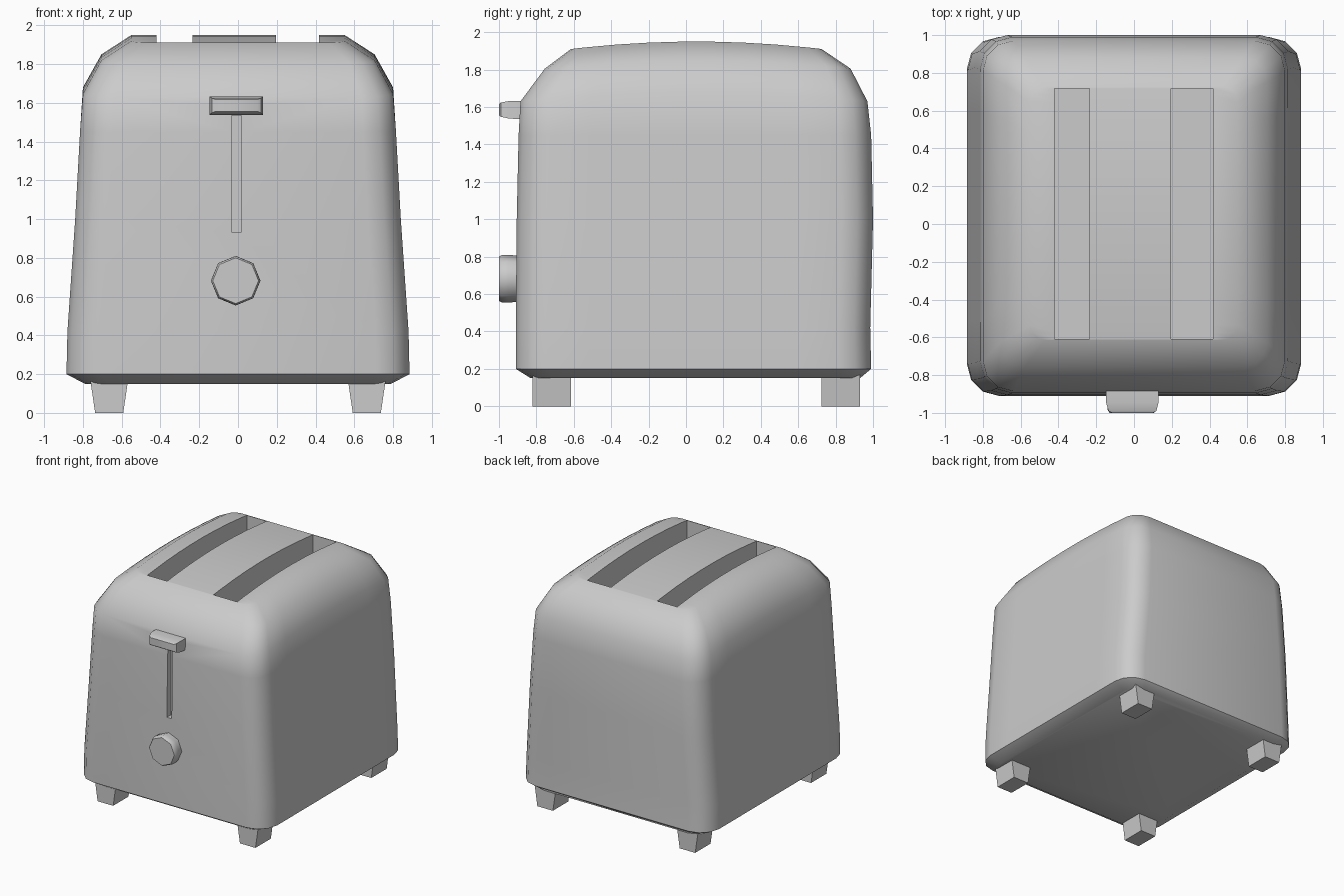
import bpy, bmesh, math

if "Cube" in bpy.data.objects:
    bpy.data.objects.remove(bpy.data.objects["Cube"])


def make_object(name, bm):
    bmesh.ops.recalc_face_normals(bm, faces=bm.faces)
    me = bpy.data.meshes.new(name)
    bm.to_mesh(me)
    bm.free()
    ob = bpy.data.objects.new(name, me)
    bpy.context.collection.objects.link(ob)
    return ob


def smooth(ob, angle):
    bpy.ops.object.select_all(action='DESELECT')
    ob.select_set(True)
    bpy.context.view_layer.objects.active = ob
    bpy.ops.object.shade_smooth_by_angle(angle=math.radians(angle))


def loft(name, rings):
    """Skin equal-length closed rings and cap both ends."""
    bm = bmesh.new()
    vs = [[bm.verts.new(p) for p in r] for r in rings]
    n = len(vs[0])
    for a, b in zip(vs, vs[1:]):
        for i in range(n):
            j = (i + 1) % n
            bm.faces.new((a[i], a[j], b[j], b[i]))
    bm.faces.new(vs[0])
    return bm, vs


def rect(axis, d, a0, a1, b0, b1):
    pts = [(a0, b0), (a1, b0), (a1, b1), (a0, b1)]
    return [(a, b, d) if axis == 'z' else (a, d, b) for a, b in pts]


def block(name, r0, r1):
    bm, vs = loft(name, [r0, r1])
    bm.faces.new(vs[-1])
    return make_object(name, bm)


# Body: rounded-rectangle rings, the upper ones bowed along the length
def body_ring(hx, y0, y1, r, z, bow):
    half = [(hx - r + r * math.sin(math.radians(a)), y0 + r - r * math.cos(math.radians(a)))
            for a in (0, 30, 60, 90)]
    half += [(hx, y0 + r + (y1 - y0 - 2 * r) * i / 7) for i in range(1, 7)]
    half += [(hx - r + r * math.cos(math.radians(a)), y1 - r + r * math.sin(math.radians(a)))
             for a in (0, 30, 60, 90)]
    mid, span = (y0 + y1) / 2, (y1 - y0) / 2
    right = [(x, y, z + bow * (1 - ((y - mid) / span) ** 2)) for x, y in half]
    return right + [(-x, y, zz) for x, y, zz in reversed(right)]


profile = [  # half width, front y, back y, corner radius, z, bow
    (0.79, -0.83, 0.93, 0.12, 0.15, 0),
    (0.885, -0.91, 0.99, 0.17, 0.20, 0),
    (0.88, -0.91, 0.985, 0.17, 0.42, 0),
    (0.84, -0.905, 1.0, 0.17, 1.0, 0),
    (0.815, -0.895, 0.99, 0.17, 1.45, 0),
    (0.80, -0.885, 0.97, 0.16, 1.63, 0.05),
    (0.705, -0.755, 0.88, 0.13, 1.805, 0.045),
    (0.55, -0.615, 0.725, 0.08, 1.91, 0.04),
]
bm, vs = loft("body", [body_ring(*p) for p in profile])
top = vs[-1]
n = len(top)
for i in range(n // 2 - 1):
    bm.faces.new((top[i], top[i + 1], top[n - 2 - i], top[n - 1 - i]))
body = make_object("body", bm)

# Bread slots and lever groove cut into the body
cutters = [
    block("slot_cutter_left", rect('z', 1.25, -0.42, -0.235, -0.608, 0.718),
          rect('z', 2.1, -0.42, -0.235, -0.608, 0.718)),
    block("slot_cutter_right", rect('z', 1.25, 0.197, 0.418, -0.608, 0.718),
          rect('z', 2.1, 0.197, 0.418, -0.608, 0.718)),
    block("groove_cutter", rect('y', -1.1, -0.03, 0.015, 0.93, 1.58),
          rect('y', -0.85, -0.03, 0.015, 0.93, 1.58)),
]
bpy.context.view_layer.objects.active = body
for c in cutters:
    c.hide_render = True
    m = body.modifiers.new("cut", 'BOOLEAN')
    m.operation, m.solver, m.object = 'DIFFERENCE', 'EXACT', c
    bpy.ops.object.modifier_apply(modifier=m.name)
    bpy.data.objects.remove(c)
smooth(body, 42)

# Lever knob with tapered front
bm, vs = loft("lever_knob", [
    rect('y', -0.87, -0.148, 0.13, 1.535, 1.632),
    rect('y', -0.945, -0.148, 0.13, 1.538, 1.632),
    rect('y', -0.99, -0.135, 0.118, 1.548, 1.624),
    rect('y', -1.0, -0.115, 0.10, 1.556, 1.616)])
bm.faces.new(vs[-1])
smooth(make_object("lever_knob", bm), 45)

# Octagonal browning dial
def octagon(y, r):
    return [(-0.012 + r * math.sin(k * math.pi / 4), y, 0.682 + r * math.cos(k * math.pi / 4))
            for k in range(8)]


bm, vs = loft("browning_dial", [octagon(-0.89, 0.122), octagon(-0.95, 0.128),
                                octagon(-0.985, 0.127), octagon(-1.0, 0.118)])
bm.faces.new(vs[-1])
smooth(make_object("browning_dial", bm), 50)

# Four tapered feet
for side, s in (("left", -1), ("right", 1)):
    for end, y0, y1 in (("front", -0.82, -0.615), ("back", 0.725, 0.93)):
        block(f"{end}_{side}_foot", rect('z', 0, s * 0.592, s * 0.737, y0, y1),
              rect('z', 0.17, s * 0.567, s * 0.762, y0, y1))
